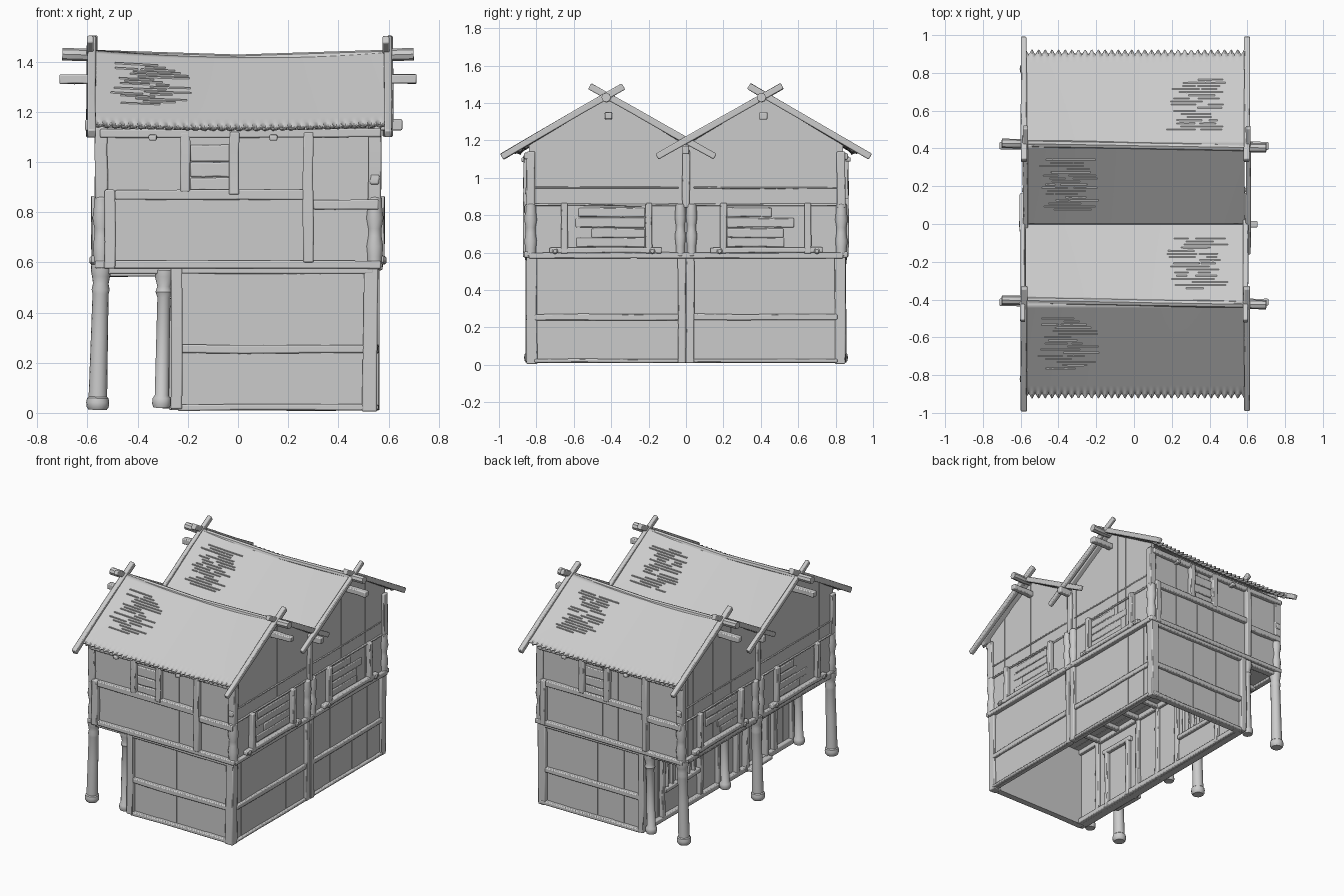
import bpy, bmesh, math, random
from mathutils import Vector, Matrix

if "Cube" in bpy.data.objects:
    bpy.data.objects.remove(bpy.data.objects["Cube"])

random.seed(4)
parts = {}
TURN = [Matrix.Identity(4), Matrix.Rotation(math.pi, 4, 'Z')]
M = TURN[0]
R = random.uniform


def bm_of(name):
    if name not in parts:
        parts[name] = bmesh.new()
    return parts[name]


def skin(name, rings):
    """Join closed rings of points into a capped tube."""
    bm = bm_of(name)
    vs = [[bm.verts.new(M @ Vector(p)) for p in r] for r in rings]
    n = len(vs[0])
    for a, b in zip(vs, vs[1:]):
        for i in range(n):
            bm.faces.new((a[i], a[(i + 1) % n], b[(i + 1) % n], b[i]))
    bm.faces.new(vs[0][::-1])
    bm.faces.new(vs[-1])


def frame(a, b):
    z = (b - a).normalized()
    up = Vector((0, 1, 0)) if abs(z.z) > .95 else Vector((0, 0, 1))
    x = up.cross(z).normalized()
    return x, z.cross(x)


def beam(name, a, b, w, h, wob=.003):
    """Rough hewn timber from a to b."""
    a, b = Vector(a), Vector(b)
    x, y = frame(a, b)
    rings = []
    for i in range(4):
        c = a.lerp(b, i / 3)
        k = R(.92, 1.06)
        c = c + (x * R(-wob, wob) + y * R(-wob, wob)) * .6
        rings.append([c + x * (sx * w / 2 * k) + y * (sy * h / 2 * k)
                      for sx, sy in ((-1, -1), (1, -1), (1, 1), (-1, 1))])
    skin(name, rings)


def rod(name, a, b, profile, n=12):
    """Turned part: profile is (fraction along, radius)."""
    a, b = Vector(a), Vector(b)
    x, y = frame(a, b)
    skin(name, [[a.lerp(b, t) + x * r * math.cos(i * math.tau / n) + y * r * math.sin(i * math.tau / n)
                 for i in range(n)] for t, r in profile])


def planks(name, axis, c, out, u0, u1, n, z0, top):
    """Boards side by side along a wall; top is a height function."""
    cuts = [u0 + (u1 - u0) * (i + (R(-.2, .2) if 0 < i < n else 0)) / n for i in range(n + 1)]
    for a, b in zip(cuts, cuts[1:]):
        o, i = c + out * R(0, .004), c - out * .022
        rings = []
        for u in (a, b):
            q = [(o, z0), (i, z0), (i, top(u)), (o, top(u))]
            rings.append([(u, d, z) if axis == 'x' else (d, u, z) for d, z in q])
        skin(name, rings)


def roof_z(x, d):
    return 1.424 - .582 * d + (.024 - .02 * d) * (x / .58) ** 2


def gable(y):
    return roof_z(.55, abs(abs(y) - .42)) - .018


# Upper storey, same on opposite sides after a half turn
for M in TURN:
    # long side wall and its frame
    planks('upper_side_wall', 'x', -.835, -1, -.55, .55, 16, .575, lambda u: 1.155)
    def rail(x0, x1, z, w=.04): beam('upper_side_frame', (x0, -.845, z), (x1, -.845, z), .04, w)
    def stud(x, z0, z1, w=.042): beam('upper_side_frame', (x, -.85, z0), (x, -.85, z1), w, .04)
    rail(-.57, .57, .59, .032)
    rail(-.55, .57, 1.115, .035)
    rail(-.49, .3, .87)
    rail(.3, .56, .83)
    stud(-.51, .575, .89)
    stud(-.21, .88, 1.12)
    stud(-.015, .87, 1.12)
    stud(.28, .6, 1.12)
    for z, h in ((.912, .05), (.97, .06), (1.035, .065)):
        beam('upper_side_shutter', (-.19, -.838, z), (-.03, -.838, z), .02, h, .001)
    for x in (-.34, .14):
        beam('rafter_peg', (x, -.88, 1.098), (x, -.8, 1.098), .03, .022)
    # corner timbers and turned corner posts
    for x in (-.545, .545):
        beam('upper_corner_timber', (x, -.83, .84), (x, -.83, 1.14), .05, .045)
        rod('upper_corner_post', (x, -.83, .58), (x, -.83, .86),
            [(0, .03), (.15, .03), (.3, .034), (.45, .027), (.55, .027), (.7, .035), (.85, .03), (1, .03)])
    beam('wall_knot', (.545, -.85, .91), (.545, -.85, .95), .035, .02)

    # gable wall, boarded under the two peaks
    for u0, u1 in ((-.84, -.42), (-.42, 0), (0, .42), (.42, .84)):
        planks('gable_wall', 'y', .55, 1, u0, u1, 6, .575, gable)
    beam('gable_sill', (.555, -.84, .585), (.555, .84, .585), .04, .032)
    for s in (-1, 1):
        beam('gable_rail', (.55, s * .04, .855), (.55, s * .81, .855), .022, .012)
        beam('gable_rail', (.547, s * .04, .947), (.547, s * .81, .947), .02, .01)
        # shuttered window
        for y in (.2, .65):
            beam('window_stile', (.566, s * y, .595), (.566, s * y, .865), .036, .036)
        beam('window_sill', (.567, s * .13, .613), (.567, s * .73, .613), .035, .03)
        for z in (.655, .705, .76, .815):
            beam('window_slat', (.552, s * .22, z), (.552, s * (.5 + R(-.1, .1)), z), .012, .05, .001)
        for y in (.18, .7):
            rod('window_peg', (.56, s * y, .608), (.592, s * y, .608), [(0, .016), (.8, .016), (1, .01)], 8)
    # middle post
    beam('gable_middle_timber', (.557, 0, .84), (.557, 0, 1.15), .03, .04)
    for y in (-.03, .03):
        rod('gable_middle_post', (.555, y, .58), (.555, y, .86),
            [(0, .024), (.2, .024), (.4, .03), (.5, .024), (.6, .024), (.75, .03), (1, .025)])
M = TURN[0]

# Lower storey
for s in (-1, 1):
    planks('lower_side_wall', 'x', s * .825, s, -.24, .54, 11, .01, lambda u: .58)
    for z, h in ((.022, .025), (.255, .034), (.572, .036)):
        beam('lower_side_rail', (-.24, s * .83, z), (.54, s * .83, z), .045, h)
    beam('lower_corner_post', (.525, s * .825, .005), (.53, s * .825, .6), .058, .058)
    beam('lower_corner_post', (-.245, s * .83, .015), (-.245, s * .83, .6), .045, .055)
    planks('lower_right_wall', 'y', .54, 1, s * .01, s * .82, 10, .01, lambda u: .58)
    planks('lower_left_wall', 'y', -.235, -1, s * .01, s * .82, 10, .01, lambda u: .58)
    for z, h in ((.022, .02), (.255, .034)):
        beam('lower_right_rail', (.543, s * .04, z), (.543, s * .81, z), .035, h)
    beam('lower_right_post', (.543, s * .023, .01), (.543, s * .023, .6), .04, .042)
for z, h in ((.03, .035), (.56, .04)):
    beam('porch_wall_rail', (-.23, -.82, z), (-.23, .82, z), .075, h)
for y in (-.62, -.2, 0, .2, .62):
    beam('porch_wall_stud', (-.23, y, .015), (-.23, y, .58), .075, .035)
# door and lattice window facing the porch
for y in (-.52, -.3):
    beam('door_frame', (-.23, y, .012), (-.23, y, .44), .09, .03)
beam('door_frame', (-.23, -.55, .44), (-.23, -.27, .44), .09, .032)
beam('door_step', (-.27, -.53, .03), (-.27, -.29, .03), .07, .024)
for z in (.22, .48):
    beam('porch_window_frame', (-.23, .22, z), (-.23, .61, z), .08, .03)
for i in range(6):
    y = .27 + i * .06
    beam('porch_window_bar', (-.23, y, .22), (-.23, y, .48), .065, .014)

# Floor, joists and porch columns
for i in range(11):
    x = -.5 + i * .1
    beam('upper_floor', (x, -.82, .577), (x, .82, .577), .102, .012, .001)
for y in (-.6, -.4, -.2, 0, .2, .4, .6):
    beam('porch_joist', (-.55, y, .558), (.53, y, .558), .035, .03)
beam('porch_edge_beam', (-.55, -.84, .575), (-.55, .84, .575), .045, .035)
for y in (-.82, 0, .82):
    beam('porch_tie_beam', (-.55, y, .57), (-.24, y, .57), .05, .035)
    rod('porch_column', (-.56, y, .012), (-.545, y, .59),
        [(0, .036), (.02, .044), (.05, .046), (.08, .043), (.09, .037), (.5, .034), (.8, .032), (.83, .036),
         (.87, .031), (.92, .036), (.96, .041), (1, .041)], 16)
    rod('porch_inner_column', (-.305, y, .02), (-.293, y, .57),
        [(0, .032), (.03, .038), (.07, .036), (.09, .028), (.8, .026), (.84, .034), (.88, .027), (.95, .038), (1, .038)])

# Roof slopes: sagging, nearly smooth courses with a scalloped outer eave
NX, COURSES, WAVES = 200, 18, 33
for g in (-1, 1):
    for s in (-1, 1):
        outer = g == s
        run = .492 if outer else .418
        bm = bm_of('roof_' + ('front_' if g < 0 else 'back_') + ('outer' if outer else 'inner'))
        rows = []
        for i in range(COURSES):
            rows += [(run * i / COURSES, 0), (run * (i + .9) / COURSES, .0008)]
        rows.append((run, 0))
        grid = []
        for d, lift in rows:
            k = max(0, (d - .46) / .032) if outer else 0
            row = []
            for j in range(NX + 1):
                x = -.575 + 1.16 * j / NX
                c = math.cos(j / NX * WAVES * math.tau)
                row.append(bm.verts.new((x, g * .42 + s * (d + .012 * k * c),
                                         roof_z(x, d) + lift + .004 * k * c)))
            grid.append(row)
        for a, b in zip(grid, grid[1:]):
            for j in range(NX):
                q = (a[j], b[j], b[j + 1], a[j + 1])
                bm.faces.new(q if s < 0 else q[::-1])
        # patch of loose shingles
        for i in range(17):
            d = .08 + i * .0165
            for _ in range(3):
                x, ln = s * .34 + R(-.11, .1), R(.02, .07)
                p = [(xx, g * .42 + s * d, roof_z(xx, d)) for xx in (x - ln, x + ln)]
                beam('loose_shingles', p[0], p[1], .006, .009, 0)

# Ridge poles, gable purlins and valley pole
for y in (-.415, .415):
    for e in (-1, 1):
        rod('ridge_pole', (e * .7, y - .012 * e, 1.43), (-e * .02, y, 1.408),
            [(0, .025), (.15, .025), (.16, .021), (1, .02)], 8)
        beam('gable_purlin', (e * .53, y, 1.33), (e * .712, y, 1.33), .04, .038)
beam('valley_pole', (-.61, 0, 1.147), (.655, 0, 1.147), .035, .045)

# Crossed barge poles on both gable ends
for x in (-.583, .598):
    for g in (-1, 1):
        beam('barge_outer', (x, g * .985, 1.112), (x, g * .335, 1.49), .032, .036)
        beam('barge_inner', (x + .008 * g, g * .515, 1.49), (x + .008 * g, -g * .155, 1.112), .028, .036)

# Turn the collected parts into objects
PLAIN = ('_wall', 'floor', 'shingles', 'column', 'ridge')
for name, bm in parts.items():
    roof = name.startswith('roof_')
    if not roof:
        bmesh.ops.recalc_face_normals(bm, faces=bm.faces)
    me = bpy.data.meshes.new(name)
    bm.to_mesh(me)
    bm.free()
    ob = bpy.data.objects.new(name, me)
    bpy.context.collection.objects.link(ob)
    if roof:
        m = ob.modifiers.new('thickness', 'SOLIDIFY')
        m.thickness, m.offset = .018, -1
    elif not any(w in name for w in PLAIN) or name.startswith('porch_wall'):
        m = ob.modifiers.new('worn_edges', 'BEVEL')
        m.width, m.segments, m.limit_method = .006, 2, 'ANGLE'
        m.angle_limit = math.radians(50)
    ob.select_set(True)
    bpy.context.view_layer.objects.active = ob
bpy.ops.object.shade_smooth_by_angle(angle=math.radians(35))
